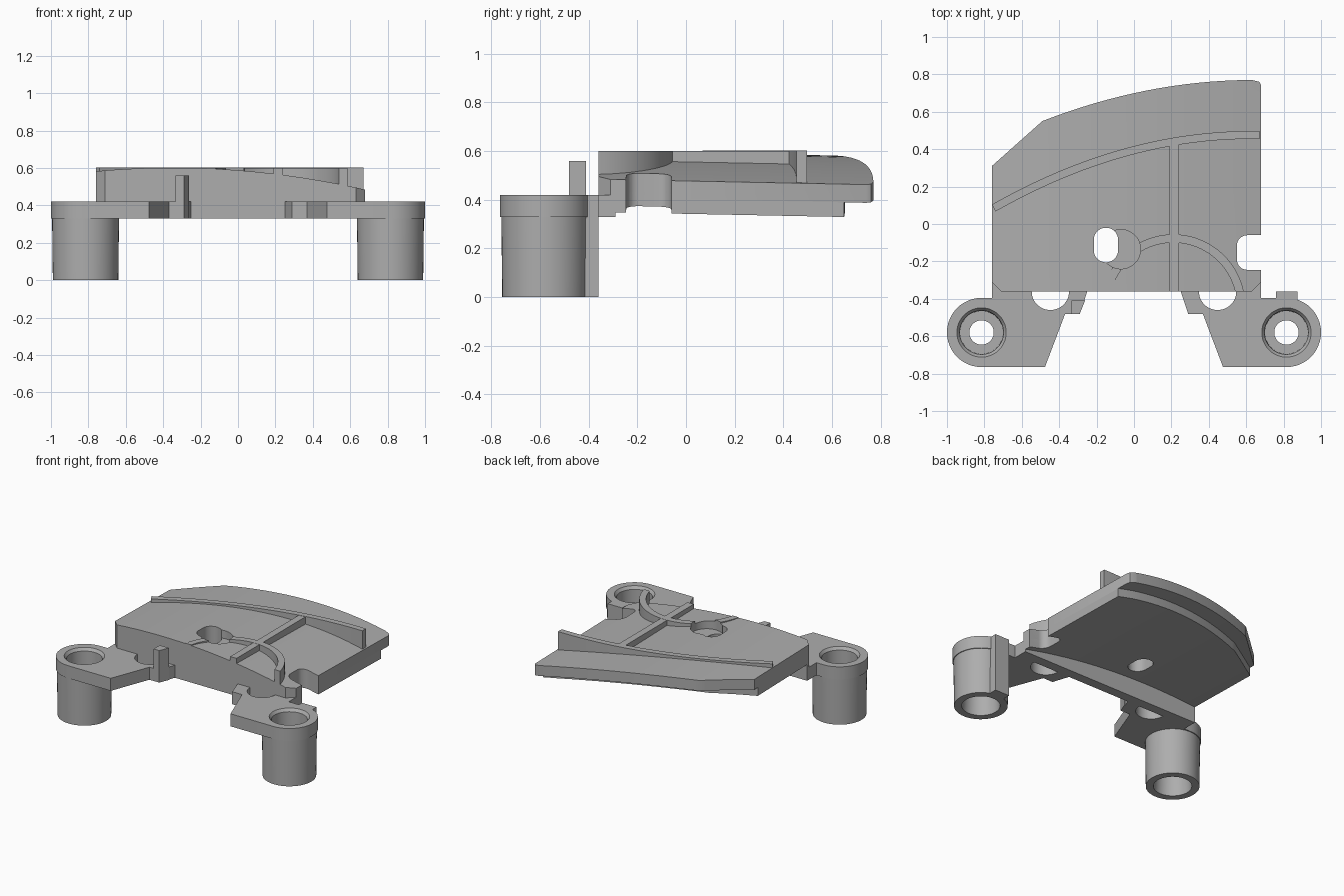
import bpy, bmesh, math
from mathutils import Vector

if "Cube" in bpy.data.objects:
    bpy.data.objects.remove(bpy.data.objects["Cube"], do_unlink=True)

grey = bpy.data.materials.new("plain_grey")
grey.use_nodes = True
COLOUR = (0.42, 0.42, 0.42, 1)
grey.diffuse_color = COLOUR
grey.node_tree.nodes["Principled BSDF"].inputs["Base Color"].default_value = COLOUR


def finish(name, bm):
    bmesh.ops.recalc_face_normals(bm, faces=bm.faces)
    mesh = bpy.data.meshes.new(name)
    bm.to_mesh(mesh)
    bm.free()
    mesh.materials.append(grey)
    ob = bpy.data.objects.new(name, mesh)
    bpy.context.collection.objects.link(ob)
    return ob


def activate(ob):
    bpy.ops.object.select_all(action='DESELECT')
    ob.select_set(True)
    bpy.context.view_layer.objects.active = ob


def arc(cx, cy, r, start, end, n=24):
    angles = [math.radians(start + (end - start) * i / n) for i in range(n + 1)]
    return [(cx + r * math.cos(a), cy + r * math.sin(a)) for a in angles]


def crown(x, y):
    """Height of the gently domed top."""
    return 0.594 - 0.11 * (x + 0.35) ** 2 - 0.02 * y


def below(depth):
    return lambda x, y: crown(x, y) - depth


def prism(name, outline, low, high, slices=0):
    """Extrude an outline; low and high are heights or functions of x, y."""
    level = lambda h, v: h(v.co.x, v.co.y) if callable(h) else h
    bm = bmesh.new()
    bm.faces.new([bm.verts.new((x, y, 0)) for x, y in outline])
    for i in range(1, slices):
        x = -0.76 + 1.44 * i / slices
        bmesh.ops.bisect_plane(bm, geom=bm.verts[:] + bm.edges[:] + bm.faces[:],
                               plane_co=(x, 0, 0), plane_no=(1, 0, 0))
    base = bm.verts[:]
    ret = bmesh.ops.extrude_face_region(bm, geom=bm.faces[:], use_keep_orig=True)
    top = [g for g in ret["geom"] if isinstance(g, bmesh.types.BMVert)]
    for v in base:
        v.co.z = level(low, v)
    for v in top:
        v.co.z = level(high, v)
    return finish(name, bm)


def lathe(name, profile, cx, cy, steps=48):
    bm = bmesh.new()
    rings = [[bm.verts.new((x, y, z)) for x, y in arc(cx, cy, r, 0, 360, steps)[:-1]]
             for r, z in profile]
    for a, b in zip(rings, rings[1:] + rings[:1]):
        for i in range(steps):
            j = (i + 1) % steps
            bm.faces.new((a[i], a[j], b[j], b[i]))
    return finish(name, bm)


def cut(ob, cutters):
    activate(ob)
    for c in cutters:
        mod = ob.modifiers.new("cut", 'BOOLEAN')
        mod.operation, mod.solver, mod.object = 'DIFFERENCE', 'EXACT', c
        bpy.ops.object.modifier_apply(modifier=mod.name)


def band(points, half):
    """Thicken a path into a closed strip outline."""
    left, right = [], []
    for i, p in enumerate(points):
        a, b = Vector(points[max(i - 1, 0)]), Vector(points[min(i + 1, len(points) - 1)])
        t = (b - a).normalized()
        n = Vector((-t.y, t.x)) * half
        left.append(tuple(Vector(p) + n))
        right.append(tuple(Vector(p) - n))
    return left + right[::-1]


def back_curve(drop):
    xs = [0.63 - 1.12 * i / 16 for i in range(17)]
    return [(x, 0.77 - drop - 0.172 * (0.64 - x) ** 2) for x in xs]


# Cutters: oval slot, round pocket, side notch
slot = prism("slot_cutter", arc(-0.15, -0.085, 0.065, 0, 180) + arc(-0.15, -0.14, 0.065, 180, 360), 0, 1)
pocket = prism("pocket_cutter", arc(-0.07, -0.135, 0.105, 0, 360, 48)[:-1], 0.53, 1)
notch = prism("notch_cutter", [(0.8, -0.25), (0.8, -0.06)] + arc(0.605, -0.115, 0.055, 90, 180, 8)
              + arc(0.605, -0.19, 0.055, 180, 270, 8), 0, 1)

# Domed plate: upper layer with a back lip and a shorter lower layer
front = [(-0.76, -0.31), (-0.71, -0.36), (0.63, -0.36), (0.68, -0.31)]
plate = prism("plate_top", front + [(0.68, 0.74), (0.67, 0.76)] + back_curve(0) + [(-0.76, 0.31)],
              below(0.075), crown, 24)
under = prism("plate_underside", front + [(0.68, 0.65)] + back_curve(0.115)[1:] + [(-0.76, 0.27)],
              below(0.135), below(0.07), 24)
rail = prism("front_rail", front + [(0.68, -0.29), (-0.76, -0.29)], 0.33, below(0.03), 24)

# Raised ribs
long_xs = [-0.75 + 1.42 * i / 24 for i in range(25)]
long_rib = prism("long_rib", band([(x, 0.395 + 0.258 * x - 0.206 * x * x) for x in long_xs], 0.021), 0.46, 0.602)
centre_rib = prism("centre_rib", [(0.19, -0.36), (0.24, -0.36), (0.24, 0.43), (0.19, 0.42)], 0.46, 0.6)
arc_rib = prism("arc_rib", arc(0.21, -0.44, 0.385, 12, 168, 36) + arc(0.21, -0.44, 0.34, 166.4, 13.6, 36),
                0.46, 0.601)

cut(plate, [slot, pocket, notch])
cut(under, [slot, notch])
cut(arc_rib, [slot, pocket])
parts = [plate, under, rail, long_rib, centre_rib, arc_rib]

# Arms with half-round cut-outs, and hollow posts
for side, s, edge in (("right", -1, 0.76), ("left", 1, 0.68)):
    outline = (arc(0.815, -0.58, 0.185, 90, -90)
               + [(0.476, -0.765), (0.368, -0.48), (0.29, -0.48), (0.25, -0.36)]
               + arc(0.447, -0.36, 0.1, 180, 360)
               + [(edge - 0.05, -0.36), (edge, -0.31), (edge, -0.395)])
    arm = prism(side + "_arm", [(s * x, y) for x, y in outline], 0.33, 0.42)
    bore = prism("bore_cutter", arc(s * 0.815, -0.58, 0.176, 0, 360, 48)[:-1], 0, 1)
    cut(arm, [bore])
    bpy.data.objects.remove(bore, do_unlink=True)
    post = lathe(side + "_post", [(0.175, 0), (0.18, 0.42), (0.132, 0.42), (0.117, 0.4), (0.115, 0.27),
                                  (0.065, 0.27), (0.065, 0.2), (0.115, 0.2), (0.125, 0)], s * 0.815, -0.58)
    parts += [arm, post]

# Upright peg on the right arm, tall stop beside the left post
parts.append(prism("peg", [(-0.335, -0.48), (-0.29, -0.48), (-0.262, -0.41), (-0.335, -0.41)], 0.33, 0.56))
stop = prism("post_stop", [(0.76, -0.45), (0.875, -0.45), (0.875, -0.36), (0.76, -0.36)], 0, 0.42)
well = prism("well_cutter", arc(0.815, -0.58, 0.15, 0, 360, 48)[:-1], -1, 1)
cut(stop, [well])
parts.append(stop)

for c in (slot, pocket, notch, well):
    bpy.data.objects.remove(c, do_unlink=True)
for ob in parts:
    activate(ob)
    bpy.ops.object.shade_smooth_by_angle(angle=math.radians(30))
